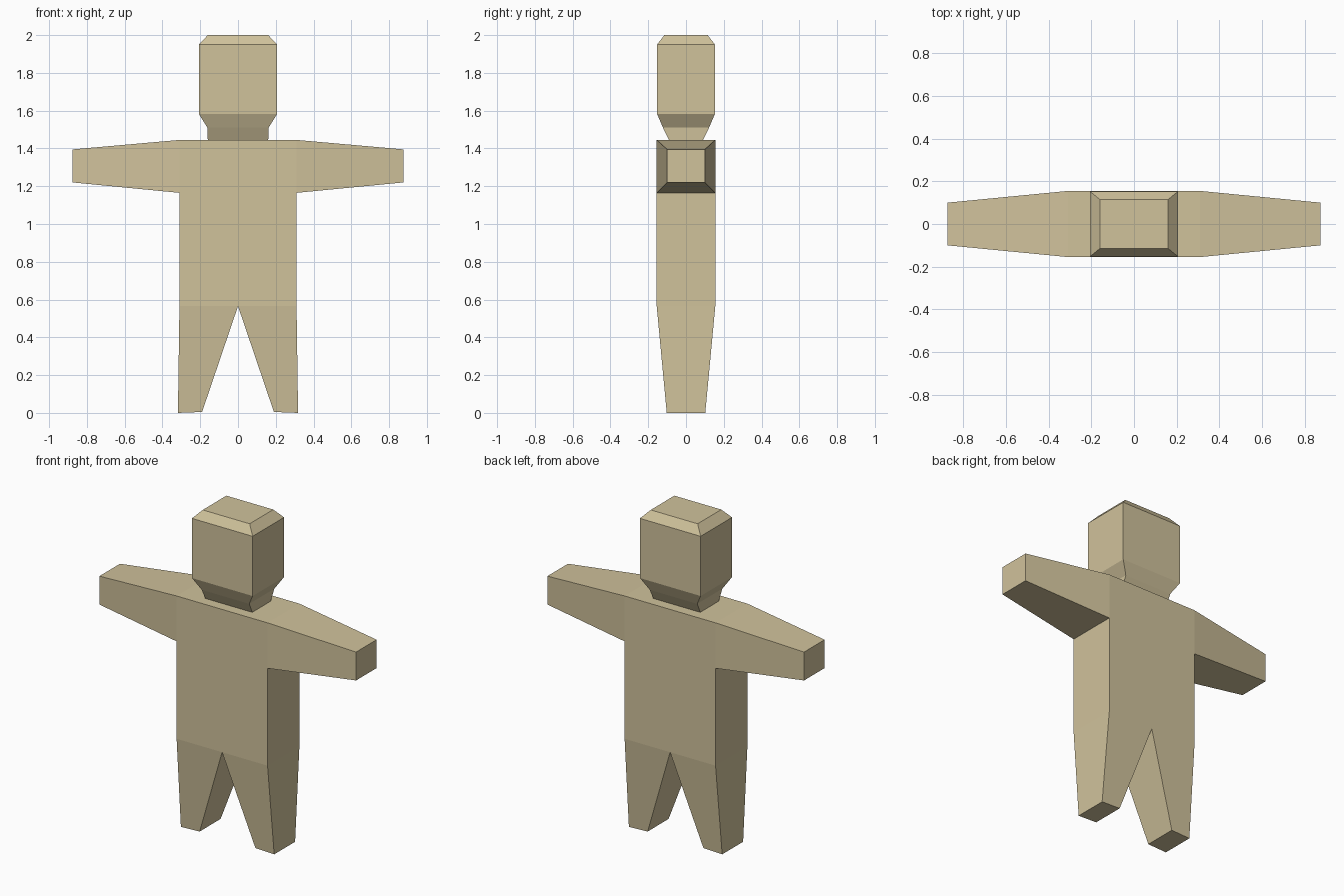
import bpy
import bmesh

if "Cube" in bpy.data.objects:
    bpy.data.objects.remove(bpy.data.objects["Cube"])

skin = bpy.data.materials.new("pale sand")
skin.diffuse_color = (0.63, 0.54, 0.33, 1.0)
skin.use_nodes = True
skin.node_tree.nodes["Principled BSDF"].inputs["Base Color"].default_value = skin.diffuse_color


def add_block(bm, cache, start, end):
    """Join two four-point rings into a block; walls shared with a neighbour vanish."""
    def vert(p):
        key = tuple(round(c, 4) for c in p)
        if key not in cache:
            cache[key] = bm.verts.new(key)
        return cache[key]

    a, b = [vert(p) for p in start], [vert(p) for p in end]
    walls = [a, b] + [[a[i], a[(i + 1) % 4], b[(i + 1) % 4], b[i]] for i in range(4)]
    for wall in walls:
        shared = bm.faces.get(wall)
        if shared:
            bm.faces.remove(shared)
        else:
            bm.faces.new(wall)


def level(x0, x1, y, z0, z1=None):
    """Horizontal ring between x0 and x1; z1 lets the outer side tilt."""
    z1 = z0 if z1 is None else z1
    return [(x0, -y, z0), (x1, -y, z1), (x1, y, z1), (x0, y, z0)]


def upright(x, y, z0, z1):
    """Ring facing sideways, for the arms."""
    return [(x, -y, z0), (x, y, z0), (x, y, z1), (x, -y, z1)]


def finish(bm, name):
    # Clear loose edges left inside and tidy the normals
    loose = [e for e in bm.edges if not e.link_faces]
    bmesh.ops.delete(bm, geom=loose, context='EDGES')
    bmesh.ops.recalc_face_normals(bm, faces=bm.faces[:])
    mesh = bpy.data.meshes.new(name)
    bm.to_mesh(mesh)
    bm.free()
    mesh.materials.append(skin)
    obj = bpy.data.objects.new(name, mesh)
    bpy.context.collection.objects.link(obj)


# Body: torso halves, tapered arms and legs, same on both sides
W, D = 0.31, 0.155
HIP, ARMPIT, SHOULDER = 0.565, 1.165, 1.445
body, cache = bmesh.new(), {}
for s in (-1, 1):
    parts = [
        (level(0, W, D, HIP), level(0, W, D, ARMPIT)),                          # belly
        (level(0, W, D, ARMPIT), level(0, W, D, SHOULDER)),                     # chest
        (upright(W, D, ARMPIT, SHOULDER), upright(0.875, 0.1, 1.22, 1.395)),    # arm
        (level(0, W, D, HIP), level(0.19, 0.318, 0.102, 0.005, 0.0)),           # leg
    ]
    for start, end in parts:
        add_block(body, cache, *[[(s * x, y, z) for x, y, z in ring] for ring in (start, end)])
finish(body, "body")

# Head: stacked levels from neck to bevelled crown
head, cache = bmesh.new(), {}
stack = [(0.16, 0.09, SHOULDER), (0.162, 0.122, 1.51), (0.207, 0.153, 1.582),
         (0.207, 0.153, 1.95), (0.16, 0.115, 2.0)]
rings = [level(-x, x, y, z) for x, y, z in stack]
for start, end in zip(rings, rings[1:]):
    add_block(head, cache, start, end)
finish(head, "head")
